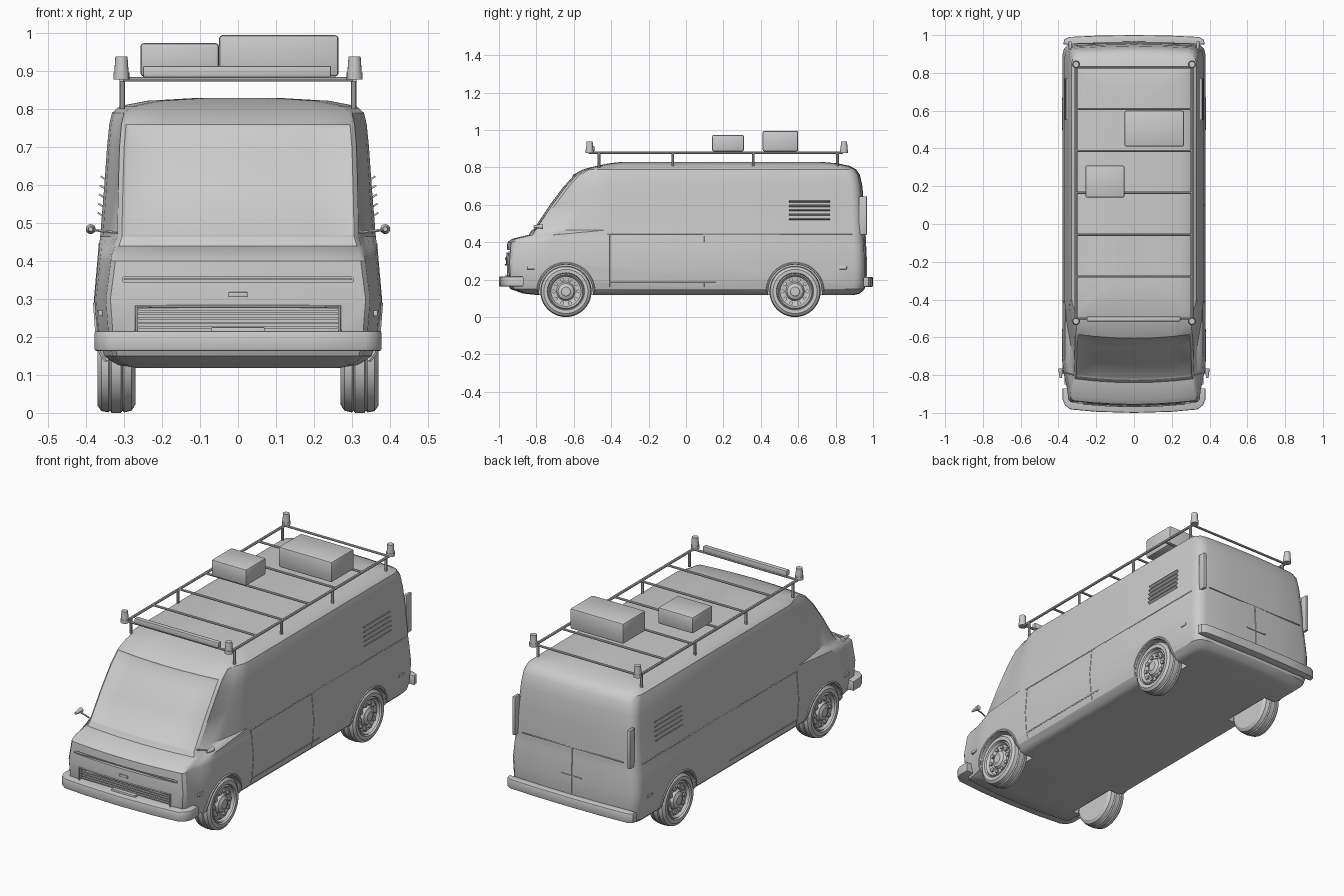
import bpy, bmesh, math
from mathutils import Vector, Matrix

if "Cube" in bpy.data.objects:
    bpy.data.objects.remove(bpy.data.objects["Cube"])

GREY = bpy.data.materials.new("light grey")
GREY.use_nodes = True
GREY.diffuse_color = (0.6, 0.6, 0.6, 1)
GREY.node_tree.nodes["Principled BSDF"].inputs["Base Color"].default_value = (0.6, 0.6, 0.6, 1)


def smooth(obj, angle=35):
    bpy.ops.object.select_all(action="DESELECT")
    obj.select_set(True)
    bpy.context.view_layer.objects.active = obj
    bpy.ops.object.shade_smooth_by_angle(angle=math.radians(angle))


def finish(name, bm, angle=35):
    bmesh.ops.recalc_face_normals(bm, faces=bm.faces)
    mesh = bpy.data.meshes.new(name)
    bm.to_mesh(mesh)
    bm.free()
    mesh.materials.append(GREY)
    obj = bpy.data.objects.new(name, mesh)
    bpy.context.collection.objects.link(obj)
    smooth(obj, angle)
    return obj


def box(name, low, high, bevel=0.0, tilt=0.0):
    low, high = Vector(low), Vector(high)
    bm = bmesh.new()
    bmesh.ops.create_cube(bm, size=1)
    bmesh.ops.scale(bm, vec=high - low, verts=bm.verts)
    if bevel:
        bmesh.ops.bevel(bm, geom=bm.edges[:], offset=bevel, segments=2, affect="EDGES", profile=0.5)
    bmesh.ops.rotate(bm, matrix=Matrix.Rotation(tilt, 3, "Y"), verts=bm.verts)
    bmesh.ops.translate(bm, vec=(low + high) / 2, verts=bm.verts)
    return finish(name, bm)


def cylinder(name, start, end, r1, r2=None, sides=16):
    start, end = Vector(start), Vector(end)
    axis = end - start
    bm = bmesh.new()
    bmesh.ops.create_cone(bm, cap_ends=True, segments=sides, radius1=r1,
                          radius2=r1 if r2 is None else r2, depth=axis.length)
    bmesh.ops.rotate(bm, matrix=axis.to_track_quat("Z", "Y").to_matrix(), verts=bm.verts)
    bmesh.ops.translate(bm, vec=(start + end) / 2, verts=bm.verts)
    return finish(name, bm)


def tube(name, points, radius):
    curve = bpy.data.curves.new(name + " path", "CURVE")
    curve.dimensions = "3D"
    curve.bevel_depth, curve.bevel_resolution, curve.use_fill_caps = radius, 1, True
    spline = curve.splines.new("POLY")
    spline.points.add(len(points) - 1)
    for p, co in zip(spline.points, points):
        p.co = (*co, 1)
    temp = bpy.data.objects.new(name + " path", curve)
    bpy.context.collection.objects.link(temp)
    deps = bpy.context.evaluated_depsgraph_get()
    mesh = bpy.data.meshes.new_from_object(temp.evaluated_get(deps))
    bpy.data.objects.remove(temp)
    mesh.materials.clear()
    mesh.materials.append(GREY)
    obj = bpy.data.objects.new(name, mesh)
    bpy.context.collection.objects.link(obj)
    smooth(obj, 50)
    return obj


# Body levels: height, front y, rear y, half width, front half width, taper start
LEVELS = [
    (.118, -.8, .9, .31, .27, -.7), (.126, -.87, .93, .335, .3, -.72),
    (.15, -.94, .955, .36, .33, -.74), (.19, -.96, .965, .37, .34, -.74),
    (.3, -.963, .965, .378, .348, -.74), (.4, -.955, .96, .369, .335, -.72),
    (.418, -.93, .958, .367, .332, -.72), (.44, -.84, .957, .366, .325, -.7),
    (.465, -.825, .957, .363, .318, -.43), (.6, -.735, .952, .352, .315, -.42),
    (.7, -.66, .943, .345, .312, -.41), (.76, -.605, .93, .339, .307, -.4),
    (.79, -.55, .91, .332, .3, -.39), (.808, -.48, .875, .312, .28, -.36),
    (.822, -.41, .81, .24, .21, -.32), (.83, -.34, .72, .1, .09, -.26)]


def at_height(z, column):
    for a, b in zip(LEVELS, LEVELS[1:]):
        if z <= b[0]:
            t = (z - a[0]) / (b[0] - a[0])
            return a[column] + t * (b[column] - a[column])


def outline(z, front, rear, wide, nose, taper):
    bow, r = 0.02, min(0.055, wide / 2)
    half = [(t * (nose - .012), front + bow * t * t) for t in (0, .33, .67, 1)]
    start = front + bow + .015
    for s in (0, .25, .5, .75, 1):
        ease = s * s * (3 - 2 * s)
        half.append((nose + (wide - nose) * ease, start + (taper - start) * s))
    half.append((wide, .2))
    for i in range(4):
        a = math.radians(30 * i)
        half.append((wide - r + r * math.cos(a), rear - r - .01 + r * math.sin(a)))
    half += [((wide - r) / 2, rear - .003), (0, rear)]
    mirrored = [(-x, y) for x, y in half[-2:0:-1]]
    return [(x, y, z) for x, y in half + mirrored]


# Body shell with recessed windscreen
bm = bmesh.new()
rings = [[bm.verts.new(p) for p in outline(*level)] for level in LEVELS]
count = len(rings[0])
screen = []
for k, (lower, upper) in enumerate(zip(rings, rings[1:])):
    for i in range(count):
        j = (i + 1) % count
        face = bm.faces.new((lower[i], lower[j], upper[j], upper[i]))
        if (i < 3 or i >= count - 3) and LEVELS[k][0] > .45 and LEVELS[k][0] < .75:
            screen.append(face)
bm.faces.new(rings[0][::-1])
bm.faces.new(rings[-1])
bmesh.ops.recalc_face_normals(bm, faces=bm.faces)
bmesh.ops.inset_region(bm, faces=screen, thickness=.01, depth=-.006, use_even_offset=True)
body = finish("body", bm)

# Wheel arches, nose slot and grille recess are cut from the shell
AXLES = {"front": -.642, "rear": .583}
HUB = .137
cutters = [cylinder("arch cutter", (s * .255, y, HUB), (s * .45, y, HUB), .146, sides=40)
           for s in (-1, 1) for y in AXLES.values()]
cutters += [box("grille cutter", (-.268, -1.1, .216), (.268, -.932, .28)),
            box("slot cutter", (-.303, -1.1, .345), (.303, -.937, .359))]
for cutter in cutters:
    mod = body.modifiers.new("cut", "BOOLEAN")
    mod.operation, mod.solver, mod.object = "DIFFERENCE", "EXACT", cutter
    bpy.context.view_layer.objects.active = body
    bpy.ops.object.modifier_apply(modifier=mod.name)
    bpy.data.objects.remove(cutter)
smooth(body, 32)

# Grille bars, slot bar, plates
for i in range(5):
    z = .222 + i * .012
    box("grille_bar", (-.262, -.946, z), (.262, -.93, z + .006))
tube("grille_frame", [(x, -.966 + .02 * (x / .33) ** 2, z) for x, z in
                      ((-.268, .216), (-.268, .28), (-.13, .28), (0, .28), (.13, .28), (.268, .28), (.268, .216))], .004)
box("slot_bar", (-.3, -.95, .35), (.3, -.93, .354))
box("front_plate", (-.07, -.966, .205), (.07, -.94, .226), .002)
box("nose_badge", (-.025, -.968, .305), (.025, -.95, .318), .002)


# Wrap-around bumpers
def bumper(name, path, low, high):
    bm = bmesh.new()
    loop = path + [(-x, y) for x, y in path[-2::-1]]
    face = bm.faces.new([bm.verts.new((x, y, low)) for x, y in loop])
    new = bmesh.ops.extrude_face_region(bm, geom=[face])["geom"]
    bmesh.ops.translate(bm, vec=(0, 0, high - low), verts=[v for v in new if isinstance(v, bmesh.types.BMVert)])
    rims = [e for e in bm.edges if abs(e.verts[0].co.z - e.verts[1].co.z) < .001]
    bmesh.ops.bevel(bm, geom=rims, offset=.006, segments=2, affect="EDGES", profile=0.5)
    finish(name, bm, 40)


bumper("front_bumper", [(-.378, -.87), (-.378, -.93), (-.365, -.96), (-.335, -.982), (-.2, -.994), (0, -1)], .163, .216)
bumper("rear_bumper", [(-.374, .95), (-.37, .975), (-.345, .99), (-.2, .997), (0, 1)], .162, .214)

# Turned wheels with lugs, and arch lips
TYRE = [(.27, 0), (.27, .115), (.28, .131), (.3, .136), (.304, .131), (.308, .137), (.333, .137), (.337, .131),
        (.341, .136), (.36, .132), (.37, .118), (.369, .1), (.36, .096), (.367, .09), (.353, .08), (.348, .05),
        (.362, .042), (.366, .028), (.37, .024), (.37, 0)]
for side, sign in (("left", 1), ("right", -1)):
    for end, axle in AXLES.items():
        bm = bmesh.new()
        verts = [bm.verts.new((sign * x, axle, HUB + r)) for x, r in TYRE]
        edges = [bm.edges.new(pair) for pair in zip(verts, verts[1:])]
        bmesh.ops.spin(bm, geom=verts + edges, cent=(0, axle, HUB), axis=(1, 0, 0), angle=math.tau, steps=40)
        bmesh.ops.remove_doubles(bm, verts=bm.verts, dist=.0005)
        finish(f"{end}_{side}_wheel", bm, 30)
        for i in range(10):
            a = math.tau * i / 10
            y, z = axle + .065 * math.cos(a), HUB + .065 * math.sin(a)
            cylinder("wheel_lug", (sign * .34, y, z), (sign * .36, y, z), .01, sides=10)
        lip = []
        for i in range(25):
            a = math.pi * i / 24
            z = HUB + .15 * math.sin(a)
            lip.append((sign * (at_height(z, 3) - .002), axle + .15 * math.cos(a), z))
        tube(f"{end}_{side}_arch_lip", lip, .007)

    # Belt line, door seams and sill seam
    def skin(y, z, out=-.001):
        return (sign * (at_height(z, 3) + out), y, z)

    tube(f"{side}_belt_line", [skin(y, .445) for y in (-.42, .2, .89)], .003)
    heights = (.16, .19, .3, .4, .445)
    for y in (-.41, .1) if sign > 0 else (-.41,):
        tube(f"{side}_door_seam", [skin(y, z) for z in heights], .003)
    tube(f"{side}_sill_seam", [skin(-.41, .185), skin(.16, .185)], .003)

    # Vent louvres, marker lamps and tail lamps
    for i in range(5):
        z = .52 + i * .024
        x = at_height(z, 3)
        box(f"{side}_louvre", (sign * x - .013, .55, z - .002), (sign * x + .013, .77, z + .003), tilt=-sign * .55)
    for y, x in ((-.83, .362), (.84, .373)):
        box(f"{side}_marker_lamp", (sign * x - .006, y - .02, .255), (sign * x + .006, y + .02, .27), .002)
    box(f"{side}_tail_lamp", (sign * .338 - .008, .925, .44), (sign * .338 + .008, .967, .645), .003)

    # Mirrors
    tube(f"{side}_mirror_arm", [(sign * .318, -.8, .475), (sign * .35, -.79, .478), (sign * .388, -.785, .483)], .004)
    cylinder(f"{side}_mirror", (sign * .388, -.815, .484), (sign * .388, -.765, .484), .006, .013)

    # Rack side rail and posts
    cylinder(f"{side}_rack_rail", (sign * .307, -.52, .879), (sign * .307, .84, .879), .007, sides=8)
    for y in (-.465, -.07, .36, .81):
        cylinder(f"{side}_rack_post", (sign * .305, y, .8), (sign * .305, y, .879), .007, sides=8)
    for y in (-.515, .845):
        cylinder("beacon_base", (sign * .307, y, .878), (sign * .307, y, .896), .021)
        cylinder("beacon", (sign * .307, y, .896), (sign * .307, y, .939), .019, .016)

# Rear door seams and handle
tube("rear_cross_seam", [(x, at_height(.46, 2) - .002, .46) for x in (-.3, .3)], .003)
tube("rear_door_seam", [(0, at_height(z, 2), z) for z in (.46, .4, .3, .22)], .003)
box("rear_handle", (-.06, .95, .31), (.06, .968, .316))

# Rack crossbars, light bar and luggage
for i in range(7):
    y = -.5 + i * .2217
    cylinder("rack_crossbar", (-.307, y, .879), (.307, y, .879), .006, sides=8)
box("light_bar", (-.25, -.515, .884), (.245, -.49, .914), .004)
box("large_case", (-.05, .41, .886), (.265, .6, .995), .009)
box("small_case", (-.257, .14, .886), (-.05, .31, .974), .009)
